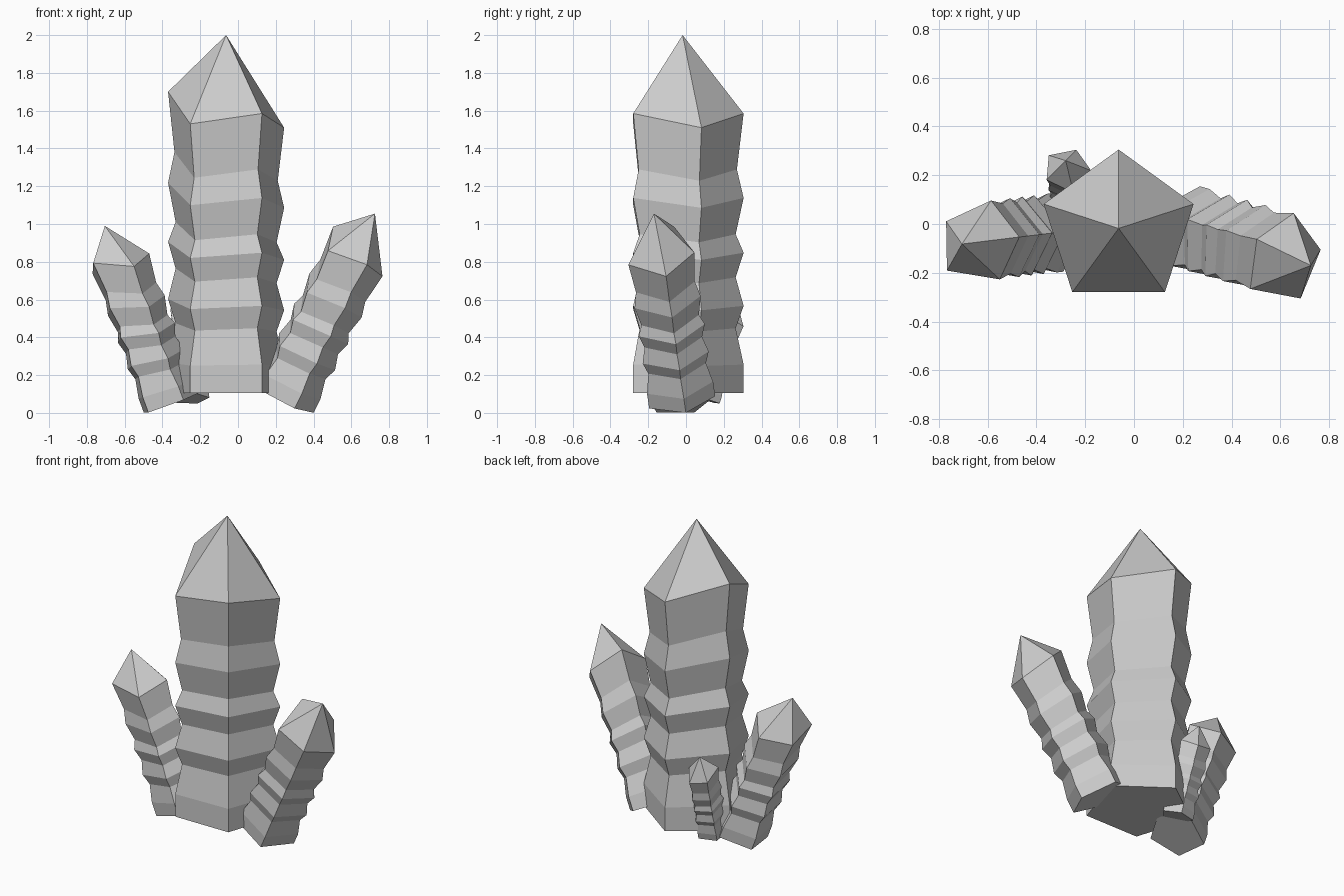
import bpy, bmesh
from math import radians, cos, sin
from mathutils import Vector, Quaternion

if "Cube" in bpy.data.objects:
    bpy.data.objects.remove(bpy.data.objects["Cube"])

# Shared crystal shape: ridged pentagonal shaft with an uneven shoulder and a point
RADIUS, TIP = 0.323, 1.895
SHOULDER = [1.405, 1.48, 1.595, 1.425, 1.48]      # shoulder height of each corner
PROFILE = [(0, 1), (0.102, 1), (0.232, 0.87), (0.312, 1), (0.414, 0.87),
           (0.502, 1), (0.568, 0.87), (0.698, 1), (0.80, 0.89), (1, 1)]


def crystal(name, base, apex, twist=0):
    base, axis = Vector(base), Vector(apex) - Vector(base)
    scale = axis.length / TIP
    turn = (Vector((0, 0, 1)).rotation_difference(axis)
            @ Quaternion((0, 0, 1), radians(twist)))
    bm = bmesh.new()

    def vert(x, y, z):
        return bm.verts.new(base + turn @ (Vector((x, y, z)) * scale))

    rings = []
    for t, r in PROFILE:
        ring = []
        for i, h in enumerate(SHOULDER):
            a = radians(18 + 72 * i)
            ring.append(vert(RADIUS * r * cos(a), RADIUS * r * sin(a), t * h))
        rings.append(ring)
    tip = vert(0, 0, TIP)
    bm.faces.new(rings[0][::-1])
    for i in range(5):
        j = (i + 1) % 5
        for lo, hi in zip(rings, rings[1:]):
            bm.faces.new((lo[i], lo[j], hi[j], hi[i]))
        bm.faces.new((rings[-1][i], rings[-1][j], tip))
    bm.normal_update()
    mesh = bpy.data.meshes.new(name)
    bm.to_mesh(mesh)
    bm.free()
    obj = bpy.data.objects.new(name, mesh)
    bpy.context.collection.objects.link(obj)
    return obj


# Cluster: one tall crystal, two leaning side crystals, a small one behind
crystal("main_crystal", (-0.063, -0.018, 0.105), (-0.063, -0.018, 2.0))
crystal("right_crystal", (0.233, -0.029, 0.081), (0.725, -0.17, 1.055), -11)
crystal("left_crystal", (-0.358, -0.04, 0.05), (-0.705, -0.082, 0.99), 61)
crystal("small_back_crystal", (-0.25, 0.09, 0.075), (-0.28, 0.26, 0.626), 51)
